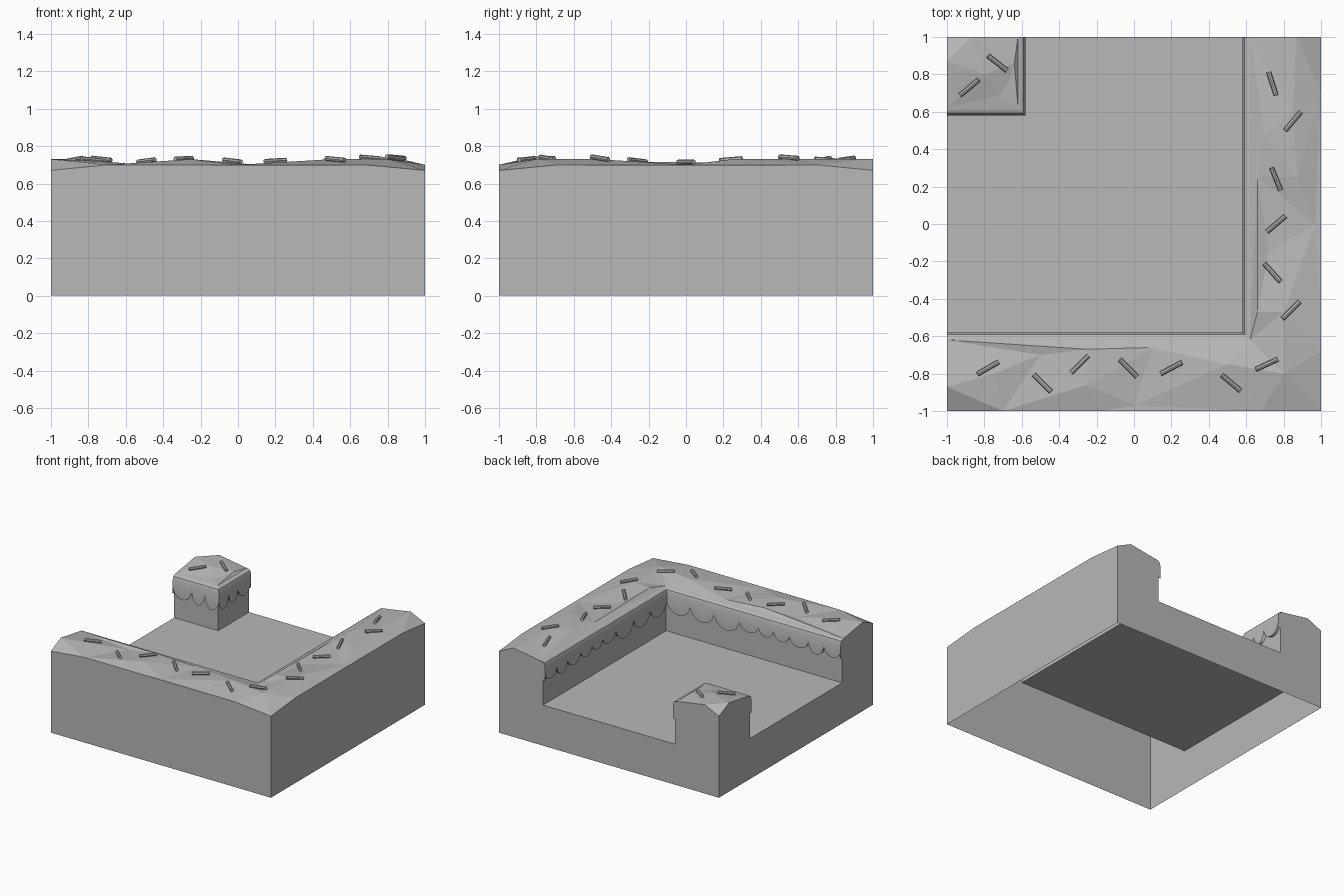
import bpy
import bmesh
import math
import random
from mathutils import Vector, Matrix
from mathutils.bvhtree import BVHTree
from mathutils.geometry import delaunay_2d_cdt

random.seed(4)
cube = bpy.data.objects.get("Cube")
if cube:
    bpy.data.objects.remove(cube, do_unlink=True)

# One plain grey for every part
grey = bpy.data.materials.new("plain_grey")
grey.use_nodes = True
colour = (0.48, 0.48, 0.48, 1)
grey.diffuse_color = colour
grey.node_tree.nodes["Principled BSDF"].inputs["Base Color"].default_value = colour

FLOOR = 0.333
WALL = 0.6     # inner wall plane
LIP = 0.58     # icing overhang plane
EDGE = 0.62    # inner edge of the faceted icing


def finish(name, bm, smooth=False):
    mesh = bpy.data.meshes.new(name)
    bmesh.ops.remove_doubles(bm, verts=bm.verts, dist=0.0001)
    bm.to_mesh(mesh)
    bm.free()
    mesh.materials.append(grey)
    if smooth:
        mesh.shade_smooth()
        mesh.set_sharp_from_angle(angle=math.radians(35))
    obj = bpy.data.objects.new(name, mesh)
    bpy.context.collection.objects.link(obj)
    return obj


def add_face(bm, points):
    bm.faces.new([bm.verts.new(p) for p in points])


def add_pair(bm, points):
    """Add a face and its reflection across the diagonal."""
    add_face(bm, points)
    add_face(bm, [(-y, -x, z) for x, y, z in reversed(points)])


# Outer shell: two full walls and two walls with a wide notch, open below
bm = bmesh.new()
full = [(-1, 0), (1, 0), (1, 0.67), (0.68, 0.7), (-0.7, 0.7), (-1, 0.67)]
add_pair(bm, [(u, -1, z) for u, z in full])
half = [(1, 0), (1, 0.67), (0.87, 0.73), (EDGE, 0.69), (0.59, 0.68),
        (LIP, 0.65), (LIP, 0.54), (WALL, 0.54), (WALL, FLOOR)]
notched = half + [(-u, z) for u, z in reversed(half)]
add_pair(bm, [(-1, u, z) for u, z in notched])
finish("outer_walls", bm)

# Inner walls and corner post sides
bm = bmesh.new()
for side in (-1, 1):
    y, end = side * WALL, -side * WALL
    quad = [(-1, y, FLOOR), (end, y, FLOOR), (end, y, 0.68), (-1, y, 0.68)]
    add_pair(bm, quad if side > 0 else quad[::-1])
finish("inner_walls", bm)

# Floor, leaving out the post
bm = bmesh.new()
plan = [(-1, -WALL), (WALL, -WALL), (WALL, 1), (-WALL, 1), (-WALL, WALL), (-1, WALL)]
add_face(bm, [(x, y, FLOOR) for x, y in plan])
finish("floor", bm)


# Icing lip that rounds over the edge and ends in hanging drips
def drip_heights(length, count):
    widths = [random.uniform(0.7, 1.3) for _ in range(count)]
    scale = length / sum(widths)
    steps, start = [], 0
    for w in widths:
        depth = random.uniform(0.05, 0.1)
        for i in range(10):
            f = i / 10
            z = 0.59 - depth * math.sqrt(math.sin(math.pi * f))
            steps.append(((start + f * w * scale) / length, z))
        start += w * scale
    return steps + [(1, 0.57)]


def drip_strip(name, side, count):
    bm = bmesh.new()
    rows = []
    for t, low in drip_heights(1 - side * LIP, count):
        profile = [(EDGE, 0.69), (0.605, 0.688), (0.59, 0.678), (LIP, 0.65),
                   (LIP, low), (WALL, low)]
        rows.append([(-1 + (1 - side * off) * t, side * off, z) for off, z in profile])
    for a, b in zip(rows, rows[1:]):
        for i in range(len(a) - 1):
            quad = [a[i], a[i + 1], b[i + 1], b[i]]
            add_pair(bm, quad if side > 0 else quad[::-1])
    finish(name, bm, smooth=True)


drip_strip("wall_icing_drips", -1, 9)
drip_strip("post_icing_drips", 1, 3)


# Faceted icing tops: outline plus scattered high and low points
def facet_top(name, outline, inner):
    points = outline + inner
    flat = [Vector(p[:2]) for p in points]
    verts, _, faces, source, _, _ = delaunay_2d_cdt(
        flat, [], [list(range(len(outline)))], 1, 0.0001)
    bm = bmesh.new()
    made = [bm.verts.new((v.x, v.y, points[ids[0]][2])) for v, ids in zip(verts, source)]
    for f in faces:
        bm.faces.new([made[i] for i in f])
    return finish(name, bm)


wall_top = facet_top(
    "wall_icing_top",
    [(-1, -1, .67), (-.7, -1, .7), (-.18, -1, .7), (.68, -1, .7), (1, -1, .67),
     (1, -.68, .7), (1, .7, .7), (1, 1, .67), (.87, 1, .73), (EDGE, 1, .69),
     (EDGE, -EDGE, .69), (-1, -EDGE, .69), (-1, -.87, .73)],
    [(-.75, -.8, .72), (-.5, -.7, .7), (-.25, -.67, .72), (-.25, -.86, .73),
     (0, -.97, .7), (.1, -.66, .7), (.5, -.75, .73), (.8, -.8, .73),
     (.66, -.47, .72), (.8, -.47, .73), (.72, -.15, .7), (.97, 0, .7),
     (.66, .25, .71), (.87, .25, .73), (.7, .48, .73), (.85, .6, .73)])
post_top = facet_top(
    "post_icing_top",
    [(-1, EDGE, .69), (-EDGE, EDGE, .69), (-EDGE, 1, .69), (-.87, 1, .73),
     (-1, 1, .67), (-1, .87, .73)],
    [(-.8, .8, .73), (-.67, .76, .7), (-.72, .69, .7), (-.64, .86, .71)])


# Rod sprinkles resting on the icing: x, y, turn in degrees
def add_sprinkles(name, top, spots):
    tree = BVHTree.FromPolygons([v.co for v in top.data.vertices],
                                [p.vertices for p in top.data.polygons])
    bm = bmesh.new()
    for x, y, turn in spots:
        run = Vector((math.cos(math.radians(turn)), math.sin(math.radians(turn)), 0)) * 0.065
        ends = []
        for s in (-0.8, 0.8):
            hit = tree.ray_cast(Vector((x, y, 2)) + run * s, Vector((0, 0, -1)))[0]
            ends.append(hit + Vector((0, 0, 0.012)))
        along = ends[1] - ends[0]
        place = Matrix.Translation((ends[0] + ends[1]) / 2)
        place = place @ along.to_track_quat("Z", "Y").to_matrix().to_4x4()
        bmesh.ops.create_cone(bm, cap_ends=True, segments=8, radius1=0.013,
                              radius2=0.013, depth=0.13, matrix=place)
    finish(name, bm)


add_sprinkles("wall_sprinkles", wall_top, [
    (-.78, -.77, 30), (-.49, -.85, -45), (-.29, -.75, 45), (-.03, -.77, -45),
    (.2, -.77, 28), (.52, -.85, -40), (.71, -.75, 25), (.84, -.46, 45),
    (.74, -.26, -48), (.76, 0, 40), (.76, .24, -68), (.85, .55, 50), (.74, .75, -72)])
add_sprinkles("post_sprinkles", post_top, [(-.88, .73, 40), (-.73, .86, -38)])
